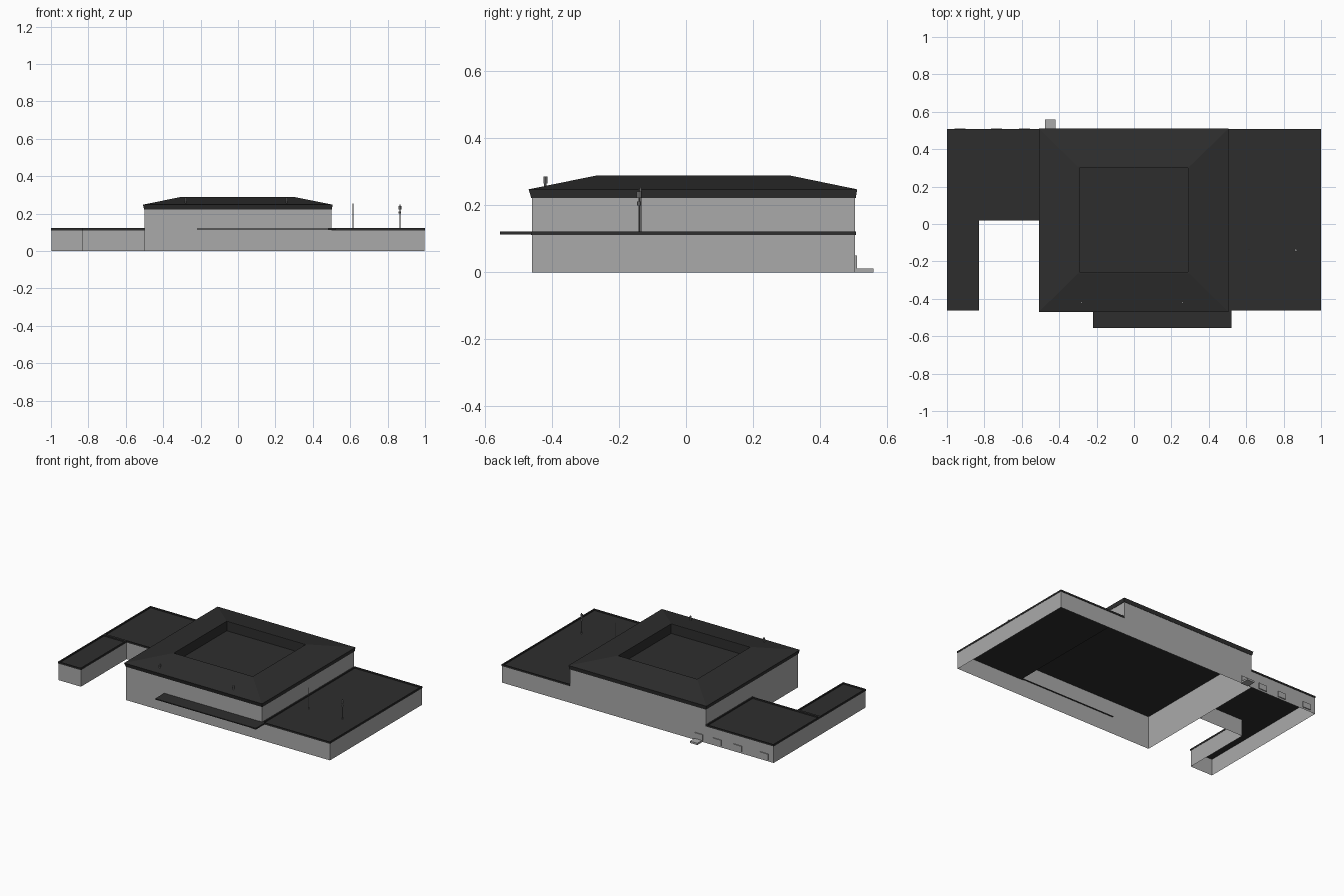
import bpy, bmesh
from mathutils import Vector

if "Cube" in bpy.data.objects:
    bpy.data.objects.remove(bpy.data.objects["Cube"])


def material(name, rgb):
    m = bpy.data.materials.new(name)
    m.diffuse_color = (*rgb, 1)
    m.use_nodes = True
    m.node_tree.nodes["Principled BSDF"].inputs["Base Color"].default_value = m.diffuse_color
    return m


WALL = material("wall grey", (0.40, 0.40, 0.40))
ROOF = material("roof charcoal", (0.027, 0.027, 0.027))
METAL = material("metal grey", (0.22, 0.22, 0.22))


def finish(name, bm, mat):
    me = bpy.data.meshes.new(name)
    bm.to_mesh(me)
    bm.free()
    me.materials.append(mat)
    ob = bpy.data.objects.new(name, me)
    bpy.context.collection.objects.link(ob)
    return ob


def wall(name, path, z0, z1):
    """Thin wall following a plan path, outside on the right of travel."""
    bm = bmesh.new()
    lo = [bm.verts.new((x, y, z0)) for x, y in path]
    hi = [bm.verts.new((x, y, z1)) for x, y in path]
    for i in range(len(path) - 1):
        bm.faces.new((lo[i], lo[i + 1], hi[i + 1], hi[i]))
    return finish(name, bm, WALL)


def stack(name, rings, mat):
    """Closed solid from rectangles (x0, x1, y0, y1, z) joined bottom to top."""
    bm = bmesh.new()
    loops = [[bm.verts.new(p) for p in ((a, c, z), (b, c, z), (b, d, z), (a, d, z))]
             for a, b, c, d, z in rings]
    for r, s in zip(loops, loops[1:]):
        for i in range(4):
            j = (i + 1) % 4
            bm.faces.new((r[i], r[j], s[j], s[i]))
    bm.faces.new(loops[0][::-1])
    bm.faces.new(loops[-1])
    return finish(name, bm, mat)


def box(name, a, b, c, d, z0, z1, mat):
    return stack(name, [(a, b, c, d, z0), (a, b, c, d, z1)], mat)


def tray(name, a, b, c, d):
    """Flat roof with a low raised rim."""
    t = 0.008
    i = (a + t, b - t, c + t, d - t)
    return stack(name, [(a, b, c, d, 0.111), (a, b, c, d, 0.122),
                        (*i, 0.122), (*i, 0.114)], ROOF)


def post(name, x, y, sections):
    """Round post made of (radius, z0, z1) sections."""
    bm = bmesh.new()
    for r, z0, z1 in sections:
        g = bmesh.ops.create_cone(bm, cap_ends=True, segments=8,
                                  radius1=r, radius2=r, depth=z1 - z0)
        bmesh.ops.translate(bm, verts=g["verts"], vec=Vector((x, y, (z0 + z1) / 2)))
    return finish(name, bm, METAL)


F, B = -0.46, 0.505   # front and back wall lines

# Walls: tall hall (open to the right wing at ground level) and both wings
wall("hall_lower_walls", [(0.5, B), (-0.5, B), (-0.5, F), (0.5, F)], 0, 0.115)
wall("hall_upper_walls", [(0.5, F), (0.5, B), (-0.5, B), (-0.5, F), (0.5, F)], 0.115, 0.225)
wall("right_wing_walls", [(0.5, F), (0.998, F), (0.998, B), (0.5, B)], 0, 0.115)
wall("left_wing_walls", [(-0.5, B), (-0.998, B), (-0.998, F), (-0.832, F),
                         (-0.832, 0.02), (-0.5, 0.02)], 0, 0.115)

# Flat wing roofs
tray("right_wing_roof", 0.5, 1.0, -0.463, 0.508)
tray("left_wing_roof", -1.0, -0.5, 0.018, 0.508)
tray("left_arm_roof", -1.0, -0.83, -0.463, 0.018)

# Hipped hall roof with a sunken centre
stack("hall_roof", [(-0.502, 0.502, -0.462, 0.507, 0.222),
                    (-0.508, 0.506, -0.47, 0.511, 0.248),
                    (-0.3, 0.296, -0.264, 0.307, 0.29),
                    (-0.292, 0.288, -0.256, 0.299, 0.29),
                    (-0.292, 0.288, -0.256, 0.299, 0.226)], ROOF)

# Front canopy with its thicker end
box("front_canopy", -0.22, 0.48, -0.555, -0.455, 0.115, 0.121, ROOF)
box("canopy_end", 0.48, 0.52, -0.555, -0.455, 0.113, 0.122, ROOF)

# Back step, door and window plates
box("back_step", -0.475, -0.42, 0.5, 0.56, 0, 0.012, WALL)
for n, x in enumerate((-0.45, -0.585, -0.735, -0.93)):
    box(f"back_window_{n}", x - 0.03, x + 0.03, 0.502, 0.511, 0.012, 0.05, WALL)

# Roof vents and masts
for n, x in enumerate((-0.28, 0.26)):
    post(f"roof_vent_{n}", x, -0.42, [(0.004, 0.25, 0.268), (0.006, 0.266, 0.286)])
post("thin_mast", 0.615, -0.135, [(0.0025, 0.114, 0.255)])
post("antenna_mast", 0.865, -0.14, [(0.0025, 0.114, 0.25), (0.006, 0.2, 0.212),
                                    (0.008, 0.222, 0.242)])
